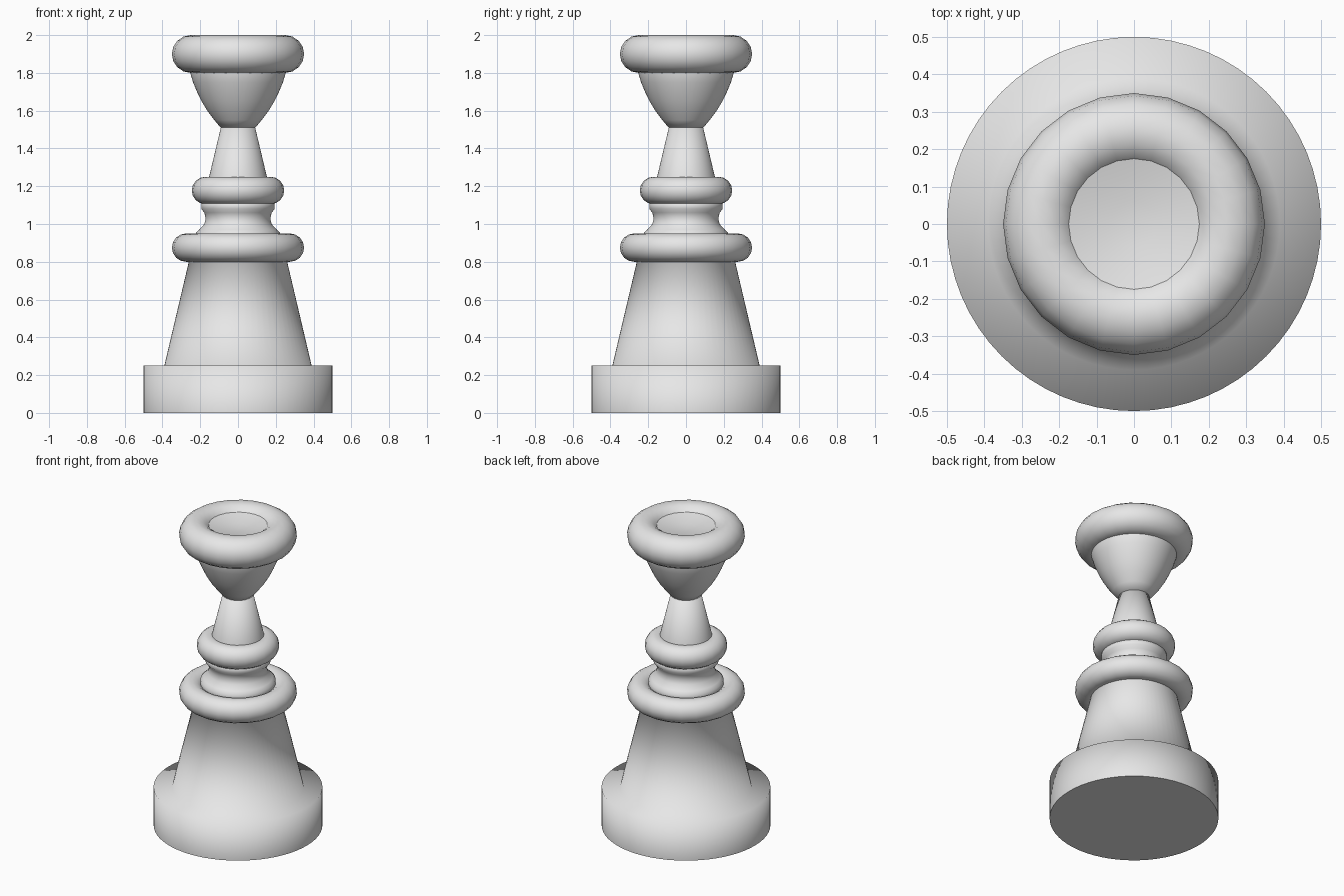
import bpy, bmesh, math
from mathutils import Vector

cube = bpy.data.objects.get("Cube")
if cube:
    bpy.data.objects.remove(cube, do_unlink=True)

# One plain grey material
grey = bpy.data.materials.new("plain_grey")
grey.use_nodes = True
COLOUR = (0.8, 0.8, 0.8, 1)
grey.diffuse_color = COLOUR
grey.node_tree.nodes["Principled BSDF"].inputs["Base Color"].default_value = COLOUR


def lathe(name, profile, steps=64):
    """Spin an (r, z) profile around the z axis, smooth except for a flat underside."""
    bm = bmesh.new()
    verts = [bm.verts.new((r, 0, z)) for r, z in profile]
    edges = [bm.edges.new(pair) for pair in zip(verts, verts[1:])]
    bmesh.ops.spin(bm, geom=verts + edges, cent=(0, 0, 0), axis=(0, 0, 1),
                   angle=math.tau, steps=steps, use_merge=True)
    bmesh.ops.remove_doubles(bm, verts=bm.verts, dist=0.0001)
    bmesh.ops.recalc_face_normals(bm, faces=bm.faces)
    for f in bm.faces:
        f.smooth = f.calc_center_median().z > 0.001
    mesh = bpy.data.meshes.new(name)
    bm.to_mesh(mesh)
    bm.free()
    mesh.materials.append(grey)
    obj = bpy.data.objects.new(name, mesh)
    bpy.context.collection.objects.link(obj)
    return obj


def ring(name, outer, bottom, top, sides=16):
    """Round ring given by its outer radius and height range."""
    r = (top - bottom) / 2
    circle = [math.tau * i / sides for i in range(sides + 1)]
    return lathe(name, [(outer - r + r * math.cos(a), bottom + r + r * math.sin(a))
                        for a in circle], 24)


# Foot disc with the tapering body rising from it, closed inside the lower ring
lathe("foot_and_body", [(0, 0), (0.5, 0), (0.5, 0.25), (0.39, 0.25),
                        (0.258, 0.81), (0.3, 0.84), (0, 0.88)])
ring("lower_ring", 0.35, 0.8, 0.95)

# Waisted neck between the two rings
lathe("neck", [(0, 0.88), (0.225, 0.9), (0.222, 0.955), (0.205, 0.97), (0.178, 1.0),
               (0.171, 1.03), (0.178, 1.06), (0.194, 1.08), (0.194, 1.12), (0, 1.14)])
ring("middle_ring", 0.245, 1.105, 1.25)

# Slim stem, then the flaring cup with a shallow dish on top
lathe("stem", [(0, 1.17), (0.17, 1.18), (0.153, 1.25), (0.091, 1.51), (0, 1.52)])
lathe("cup", [(0, 1.51), (0.092, 1.51), (0.125, 1.55), (0.163, 1.6), (0.193, 1.65),
              (0.217, 1.7), (0.238, 1.75), (0.256, 1.81), (0.25, 1.9),
              (0.2, 1.97), (0.18, 1.965), (0.12, 1.953), (0.06, 1.944), (0, 1.94)])
ring("rim", 0.35, 1.8, 2.0)
